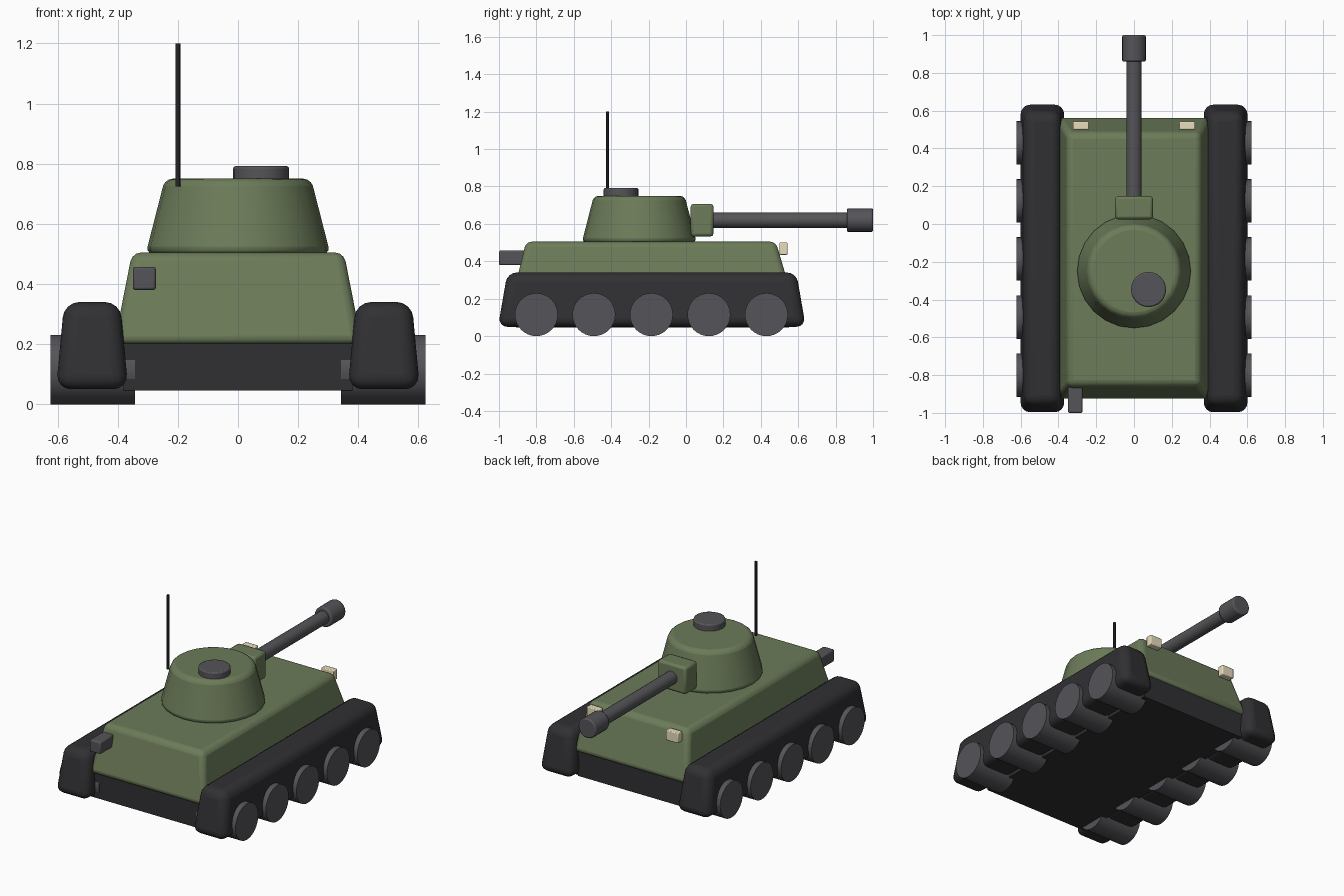
import bpy, bmesh, math
from mathutils import Matrix

if "Cube" in bpy.data.objects:
    bpy.data.objects.remove(bpy.data.objects["Cube"])


def material(name, rgb):
    m = bpy.data.materials.new(name)
    m.diffuse_color = (*rgb, 1)
    m.use_nodes = True
    m.node_tree.nodes["Principled BSDF"].inputs["Base Color"].default_value = m.diffuse_color
    return m


GREEN = material("olive_paint", (0.15, 0.2, 0.1))
DARK = material("dark_rubber", (0.03, 0.03, 0.033))
METAL = material("dark_metal", (0.09, 0.09, 0.1))
CREAM = material("lamp_cream", (0.8, 0.72, 0.5))


def finish(bm, name, mat, bevel=0, segments=2):
    bmesh.ops.recalc_face_normals(bm, faces=bm.faces)
    me = bpy.data.meshes.new(name)
    bm.to_mesh(me)
    bm.free()
    ob = bpy.data.objects.new(name, me)
    bpy.context.collection.objects.link(ob)
    me.materials.append(mat)
    if bevel:
        b = ob.modifiers.new("Bevel", 'BEVEL')
        b.width, b.segments, b.limit_method = bevel, segments, 'ANGLE'
        b.angle_limit = math.radians(40)
    bpy.ops.object.select_all(action='DESELECT')
    ob.select_set(True)
    bpy.context.view_layer.objects.active = ob
    bpy.ops.object.shade_smooth_by_angle(angle=math.radians(35))
    return ob


def block(name, mat, x, y, z, top_x=None, top_y=None, bevel=0, segments=2):
    """Box given by ranges; the top face may have its own x and y ranges."""
    bm = bmesh.new()
    bmesh.ops.create_cube(bm, size=1)
    for v in bm.verts:
        i, j, k = (int(c > 0) for c in v.co)
        v.co = ((top_x or x)[i] if k else x[i], (top_y or y)[j] if k else y[j], z[k])
    return finish(bm, name, mat, bevel, segments)


def cylinder(name, mat, centre, r1, r2, depth, axis='Z', sides=24, bevel=0, segments=2):
    bm = bmesh.new()
    turn = {'Z': Matrix(), 'X': Matrix.Rotation(math.pi / 2, 4, 'Y'),
            'Y': Matrix.Rotation(-math.pi / 2, 4, 'X')}[axis]
    bmesh.ops.create_cone(bm, cap_ends=True, segments=sides, radius1=r1, radius2=r2,
                          depth=depth, matrix=Matrix.Translation(centre) @ turn)
    return finish(bm, name, mat, bevel, segments)


# Hull and dark chassis below it
block("chassis", DARK, (-0.38, 0.38), (-0.91, 0.55), (0.045, 0.21))
block("hull", GREEN, (-0.412, 0.412), (-0.93, 0.57), (0.2, 0.505),
      (-0.352, 0.352), (-0.855, 0.48), bevel=0.03, segments=3)

# Tracks, road wheels and headlights on both sides
for side, s in (("left", -1), ("right", 1)):
    def span(a, b):
        return tuple(sorted((s * a, s * b)))
    block(f"track_{side}", DARK, span(0.365, 0.605), (-1.005, 0.64), (0.05, 0.34),
          span(0.392, 0.578), (-0.955, 0.59), bevel=0.05, segments=4)
    for i in range(5):
        cylinder(f"wheel_{side}_{i + 1}", METAL, (s * 0.483, -0.8 + 0.3075 * i, 0.115),
                 0.115, 0.115, 0.28, 'X', 32)
    block(f"headlight_{side}", CREAM, span(0.237, 0.323), (0.5, 0.543), (0.435, 0.5),
          bevel=0.005)

# Turret with hatch and antenna
cylinder("turret", GREEN, (0, -0.25, 0.625), 0.307, 0.243, 0.25, bevel=0.025, segments=3)
cylinder("hatch", METAL, (0.077, -0.347, 0.765), 0.093, 0.093, 0.054, bevel=0.008)
cylinder("antenna", DARK, (-0.2, -0.42, 0.9625), 0.008, 0.008, 0.475, sides=8)

# Gun
block("gun_mantlet", GREEN, (-0.1, 0.1), (0.025, 0.147), (0.533, 0.707), bevel=0.015)
cylinder("gun_barrel", METAL, (0, 0.48, 0.62), 0.041, 0.041, 0.8, 'Y', 20)
cylinder("gun_muzzle", METAL, (0, 0.93, 0.62), 0.063, 0.063, 0.14, 'Y', 20, bevel=0.008)

# Exhaust at the back
block("exhaust", METAL, (-0.35, -0.273), (-1.0, -0.86), (0.38, 0.457), bevel=0.008)
